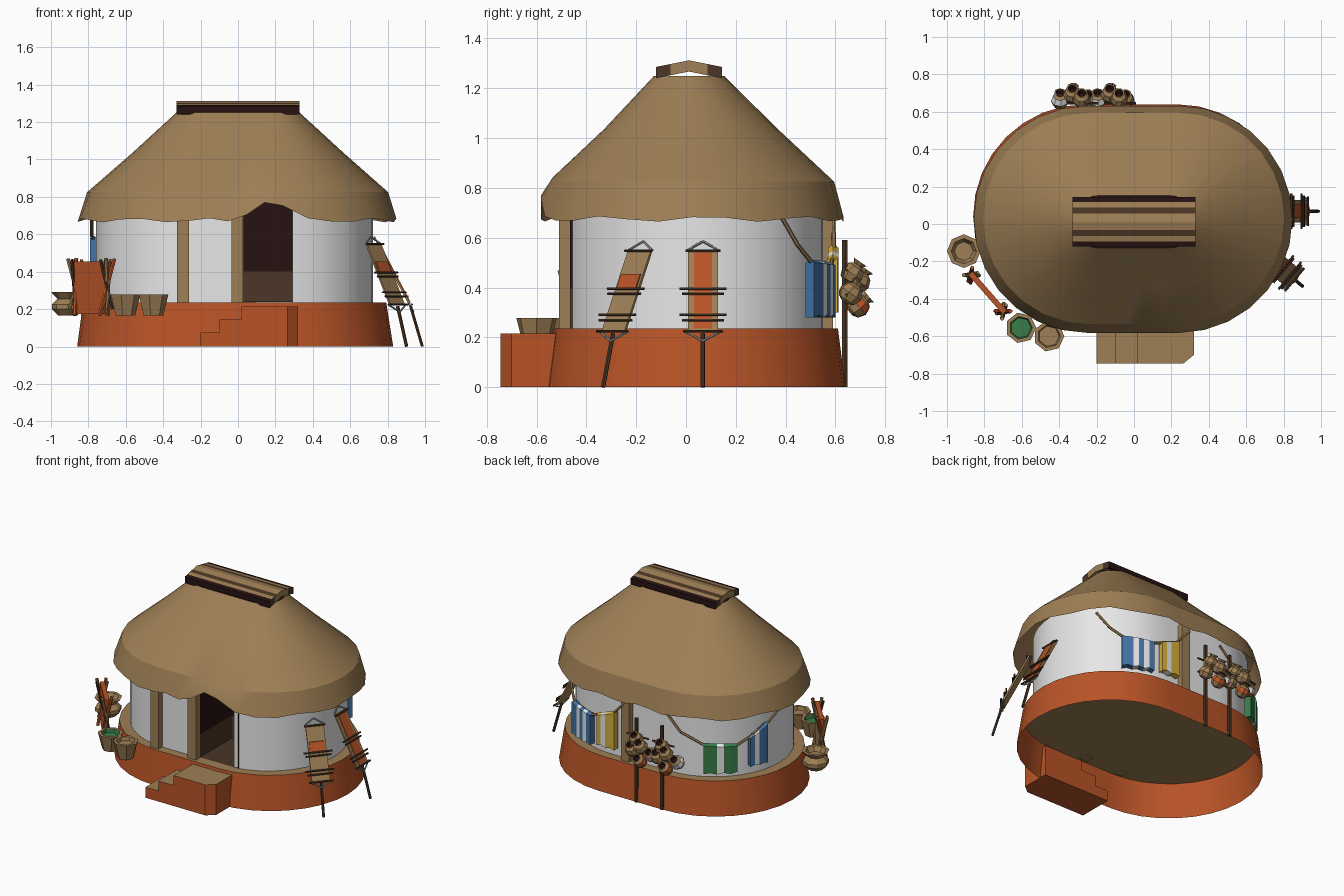
import bpy, bmesh, math, random
from mathutils import Vector, Matrix

if "Cube" in bpy.data.objects:
    bpy.data.objects.remove(bpy.data.objects["Cube"])
random.seed(4)

COL = {"clay_orange": (.48, .088, .02), "thatch_tan": (.34, .21, .09), "plaster_white": (.8, .8, .8),
       "doorway_maroon": (.02, .006, .006), "dark_wood": (.07, .037, .019), "cloth_blue": (.055, .17, .38),
       "cloth_yellow": (.68, .43, .045), "cloth_green": (.04, .2, .065), "rope_grey": (.35, .36, .37)}
NAMES = list(COL)
OR, TAN, WH, MAR, DK, BLUE, YEL, GRN, GREY = range(9)
MATS = []
for n, c in COL.items():
    m = bpy.data.materials.new(n)
    m.diffuse_color = (*c, 1)
    m.use_nodes = True
    m.node_tree.nodes["Principled BSDF"].inputs["Base Color"].default_value = m.diffuse_color
    MATS.append(m)


class Part:
    """Collects faces for one named object."""
    def __init__(self, name):
        self.name, self.bm = name, bmesh.new()

    def face(self, pts, mat):
        f = self.bm.faces.new([self.bm.verts.new(p) for p in pts])
        f.material_index = mat
        return f

    def loft(self, rings, mats, closed=True, skip=None):
        """Skin between rings of points; mats gives one colour per band."""
        vs = [[self.bm.verts.new(p) for p in r] for r in rings]
        n = len(rings[0])
        for k in range(len(vs) - 1):
            for i in range(n if closed else n - 1):
                j = (i + 1) % n
                if skip and skip(rings[0][i], rings[0][j]):
                    continue
                f = self.bm.faces.new((vs[k][i], vs[k][j], vs[k + 1][j], vs[k + 1][i]))
                f.material_index = mats[k]
        return vs

    def cap(self, vring, mat):
        self.bm.faces.new(vring).material_index = mat

    def prism(self, outline, z0, z1, side, top):
        v = self.loft([[(x, y, z0) for x, y in outline], [(x, y, z1) for x, y in outline]], [side])
        self.cap(v[1], top)
        self.cap(v[0][::-1], side)

    def box(self, x0, x1, y0, y1, z0, z1, mat):
        self.prism([(x0, y0), (x1, y0), (x1, y1), (x0, y1)], z0, z1, mat, mat)

    def rod(self, pts, r, mat, n=6):
        for a, b in zip(pts, pts[1:]):
            a, b = Vector(a), Vector(b)
            q = (b - a).to_track_quat('Z', 'Y')
            circ = [q @ Vector((r * math.cos(t), r * math.sin(t), 0))
                    for t in (i * math.tau / n for i in range(n))]
            v = self.loft([[a + c for c in circ], [b + c for c in circ]], [mat])
            self.cap(v[0][::-1], mat)
            self.cap(v[1], mat)

    def lathe(self, prof, mats, at, rot=Matrix(), n=8):
        rings = [[Vector(at) + rot @ Vector((r * math.cos(i * math.tau / n), r * math.sin(i * math.tau / n), z))
                  for i in range(n)] for r, z in prof]
        v = self.loft(rings, mats)
        self.cap(v[0][::-1], mats[0])
        self.cap(v[-1], mats[-1])

    def done(self, smooth=None, recalc=True):
        if recalc:
            bmesh.ops.recalc_face_normals(self.bm, faces=self.bm.faces[:])
        me = bpy.data.meshes.new(self.name)
        self.bm.to_mesh(me)
        self.bm.free()
        for m in MATS:
            me.materials.append(m)
        o = bpy.data.objects.new(self.name, me)
        bpy.context.collection.objects.link(o)
        if smooth:
            bpy.ops.object.select_all(action='DESELECT')
            o.select_set(True)
            bpy.context.view_layer.objects.active = o
            bpy.ops.object.shade_smooth_by_angle(angle=math.radians(smooth))
        return o


def stadium(cx, cy, hs, r, z, n=16, cuts=(-.5, 0, .5)):
    """Rounded oval: two half circles joined by straight runs, cut at fractions."""
    zf = z if callable(z) else (lambda x, y, i: z)
    pts = []
    for s in (1, -1):
        for i in range(n + 1):
            t = -math.pi / 2 + math.pi * i / n
            pts.append((cx + s * (hs + r * math.cos(t)), cy + s * r * math.sin(t)))
        cs = cuts[::-1] if s == 1 else cuts
        pts += [(cx + hs * c, cy + s * r) for c in cs]
    return [(x, y, zf(x, y, i)) for i, (x, y) in enumerate(pts)]


# Clay platform, open underneath, with a tan floor
p = Part("platform")
v = p.loft([stadium(-.015, .04, .245, .6, 0), stadium(-.018, .04, .24, .57, .236)], [OR])
p.cap(v[1], TAN)
p.done(30)

# Entrance steps
p = Part("steps")
p.prism([(-.2, -.745), (-.1, -.745), (-.1, -.5), (-.2, -.5)], 0, .075, OR, TAN)
p.prism([(-.1, -.745), (.02, -.745), (.02, -.5), (-.1, -.5)], 0, .145, OR, TAN)
p.prism([(.02, -.745), (.265, -.745), (.32, -.7), (.32, -.5), (.02, -.5)], 0, .215, OR, TAN)
p.done()

# Plaster wall with a door gap
D0, D1, WCX, WHS, WR, CY = .03, .325, -.018, .345, .51, .04
WHS = .23
cuts = (-.5, (D0 - WCX) / WHS, .75)
p = Part("wall")
gap = lambda a, b: a[1] < -.3 and b[1] < -.3 and .02 < (a[0] + b[0]) / 2 < .31
p.loft([stadium(WCX, CY, WHS, WR, .236, 20, cuts), stadium(WCX, CY, WHS, WR, .78, 20, cuts)], [WH], skip=gap)
p.done(30)

# Dark doorway recess
p = Part("doorway")
yf, yb = -.465, -.12
p.face([(D0, yb, .4), (D1, yb, .4), (D1, yb, .8), (D0, yb, .8)], MAR)
p.face([(D0, yb, .237), (D1, yb, .237), (D1, yb, .4), (D0, yb, .4)], DK)
p.face([(D0, yf, .24), (D1, yf, .24), (D1, yb, .24), (D0, yb, .24)], DK)
for x in (D0, D1):
    p.face([(x, yf, .237), (x, yb, .237), (x, yb, .4), (x, yf, .4)], DK)
    p.face([(x, yf, .4), (x, yb, .4), (x, yb, .8), (x, yf, .8)], MAR)
p.done(recalc=False)

# Wall posts
p = Part("wall_posts")
for x, y0, y1 in ((-.325, -.51, -.45), (-.035, -.51, -.45), (.03, .53, .59)):
    p.box(x, x + .063, y0, y1, .23, .72, TAN)
p.done()

# Thatched roof with a wavy eave lifted above the door
def lift(x, y):
    return .085 * math.exp(-((x - .17) / .13) ** 4) if y < -.3 else 0
eave = lambda x, y, i: .675 + .011 * math.sin(i * 1.9) + lift(x, y)
rc = (-.6, -.2, .2, .6)
p = Part("thatch_roof")
v = p.loft([stadium(-.005, .025, .245, .607, eave, 14, rc),
            stadium(-.002, .03, .24, .565, lambda x, y, i: .825 + .2 * lift(x, y), 14, rc),
            stadium(0, .02, .215, .35, 1.035, 14, rc),
            stadium(0, .012, .19, .14, 1.25, 14, rc)], [TAN] * 3)
p.cap(v[3], MAR)
p.done(25)

# Striped ridge cap
p = Part("ridge_cap")
offs = [-.133, -.105, -.075, -.045, 0, .045, .075, .105, .133]
cols = [MAR, TAN, DK, TAN, TAN, DK, TAN, MAR]
top = lambda o: 1.312 - .2 * abs(o)
for a, b, c in zip(offs, offs[1:], cols):
    sec = [(.012 + a, top(a) - .045), (.012 + b, top(b) - .045), (.012 + b, top(b)), (.012 + a, top(a))]
    v = p.loft([[(s, y, z) for y, z in sec] for s in (-.33, .33)], [c])
    endc = TAN if abs(a + b) < .13 else DK
    p.cap(v[0][::-1], endc)
    p.cap(v[1], endc)
p.done()

# Two leaning stretcher frames on the right side
def stretcher(name, top_c, ang, reach, patch):
    out = Vector((math.cos(ang), math.sin(ang), 0))
    wid = Vector((-out.y, out.x, 0))
    base = Vector(top_c)
    P = lambda z, w=0, lift=0: (base + out * (reach * (.545 - z) / .315 + lift) + wid * w
                                + Vector((0, 0, z - base.z)))
    p = Part(name)
    def slab(z0, z1, w, l0, l1, mat):
        r = [[P(z, s * w, l) for s, l in ((-1, l0), (1, l0), (1, l1), (-1, l1))] for z in (z0, z1)]
        v = p.loft(r, [mat])
        p.cap(v[0], mat)
        p.cap(v[1], mat)
    slab(.225, .548, .06, -.006, .006, TAN)
    slab(*patch, .006, .012, OR)
    for z, w in ((.548, .07), (.395, .095), (.375, .085), (.29, .095), (.268, .085), (.225, .08)):
        p.rod([P(z, -w, .012), P(z, w, .012)], .006, DK)
    for s in (-1, 1):
        p.rod([P(.548, .065 * s), P(.585, 0)], .005, GREY)
        p.rod([P(.225, .075 * s), P(.185, 0)], .005, GREY)
    foot = P(.2) + out * .055
    foot.z = 0
    p.rod([P(.215), foot], .009, DK)
    p.done()

stretcher("stretcher_front", (.725, -.185, .545), math.radians(-40), .16, (.395, .455, .05))
stretcher("stretcher_back", (.75, .068, .545), 0, .165, (.235, .54, .036))

# Clothes lines along the curved back wall
def along(side, t, r):
    if t > 90:
        return WCX + side * (WHS - (t - 90) * .01), CY + r
    t = math.radians(t)
    return WCX + side * (WHS + r * math.cos(t)), CY + r * math.sin(t)

def rope(name, side, pts):
    p = Part(name)
    p.rod([(*along(side, t, r), z) for t, z, r in pts], .009, TAN)
    p.done()

def cloth(name, side, t0, t1, z0, za, zb, cols):
    p = Part(name)
    n = len(cols)
    for i, c in enumerate(cols):
        rings = []
        for k in (i, i + 1):
            t, zt = t0 + (t1 - t0) * k / n, za + (zb - za) * k / n
            a, m, b = along(side, t, .53), along(side, t, .55), along(side, t, .572)
            zl = z0 + .01 * (k % 2)
            rings.append([(*a, zl), (*b, zl), (*b, zt), (*m, zt + .012), (*a, zt)])
        v = p.loft(rings, [c])
        p.cap(v[0], c)
        p.cap(v[1], c)
    p.done()

rope("rope_right", 1, [(39, .69, .54), (48, .57, .55), (57, .5, .555), (78, .49, .555), (96, .55, .555), (108, .68, .55)])
cloth("blue_cloth_right", 1, 56, 78, .28, .5, .49, (BLUE, BLUE, WH, BLUE, WH, BLUE))
cloth("yellow_cloth_right", 1, 84, 98, .3, .51, .56, (YEL, WH, YEL, YEL))
rope("rope_left", -1, [(92, .68, .54), (78, .55, .55), (62, .48, .555), (40, .47, .555), (28, .53, .555), (16, .59, .555), (-8, .69, .54)])
cloth("green_cloth_left", -1, 62, 40, .28, .48, .47, (GRN, GRN, WH, GRN, GRN))
cloth("blue_cloth_left", -1, 31, 18, .31, .51, .58, (BLUE, WH, BLUE, BLUE))

# Two poles hung with gourds at the back
p = Part("gourd_poles")
for x in (-.06, -.26):
    p.rod([(x, .638, 0), (x, .638, .59)], .013, DK)
    for z in (.37, .47):
        p.rod([(x - .1, .645, z), (x + .07, .645, z)], .006, DK)
p.done()
p = Part("hanging_gourds")
prof = [(.015, -.048), (.038, -.036), (.05, -.005), (.038, .025), (.02, .036), (.032, .052), (.024, .052), (.012, .035)]
spots = [(-.07, .695, .43), (-.065, .695, .33), (.015, .665, .38), (-.135, .665, .38), (-.02, .67, .46)]
for px in (-.06, -.26):
    for i, (dx, y, z) in enumerate(spots):
        rot = Matrix.Rotation(math.radians(-35 - 15 * (i % 2)), 3, 'X') @ Matrix.Rotation(.3 * i, 3, 'Z')
        band = (TAN, OR, TAN, WH, TAN)[i]
        p.lathe(prof, [TAN, TAN, band, TAN, TAN, TAN, MAR], (px + dx, y, z), rot)
p.done()

# Baskets and pot at the front left
p = Part("baskets")
for x, y, fill in ((-.605, -.555, GRN), (-.455, -.6, TAN)):
    p.lathe([(.055, .165), (.083, .278), (.062, .278), (.055, .255)], [TAN, TAN, fill], (x, y, 0), n=7)
p.done()
p = Part("clay_pot")
p.lathe([(.05, .165), (.085, .2), (.085, .225), (.055, .255), (.09, .292), (.068, .292), (.05, .26)],
        [TAN] * 6, (-.91, -.145, 0))
p.done()

# Slanted orange rack with crossed sticks
p = Part("drying_rack")
c, d = Vector((-.785, -.37, 0)), Vector((.66, -.75, 0)).normalized()
o = Vector((d.y, -d.x, 0))
R = lambda u, w, z: c + d * u + o * w + Vector((0, 0, z))
sec = [(-.115, .175), (.115, .175), (.14, .455), (-.14, .455)]
v = p.loft([[R(u, w, z) for u, z in sec] for w in (-.018, .012)], [OR])
p.cap(v[0], TAN)
p.cap(v[1], OR)
for s in (-1, 1):
    for w in (-1, 1):
        p.rod([R(s * .1, w * .03, .165), R(s * .155, -w * .03, .47)], .011, OR if w > 0 else TAN)
        p.rod([R(s * .15, w * .02, .2), R(s * .115, -w * .035, .465)], .009, TAN if w > 0 else DK)
p.done()
